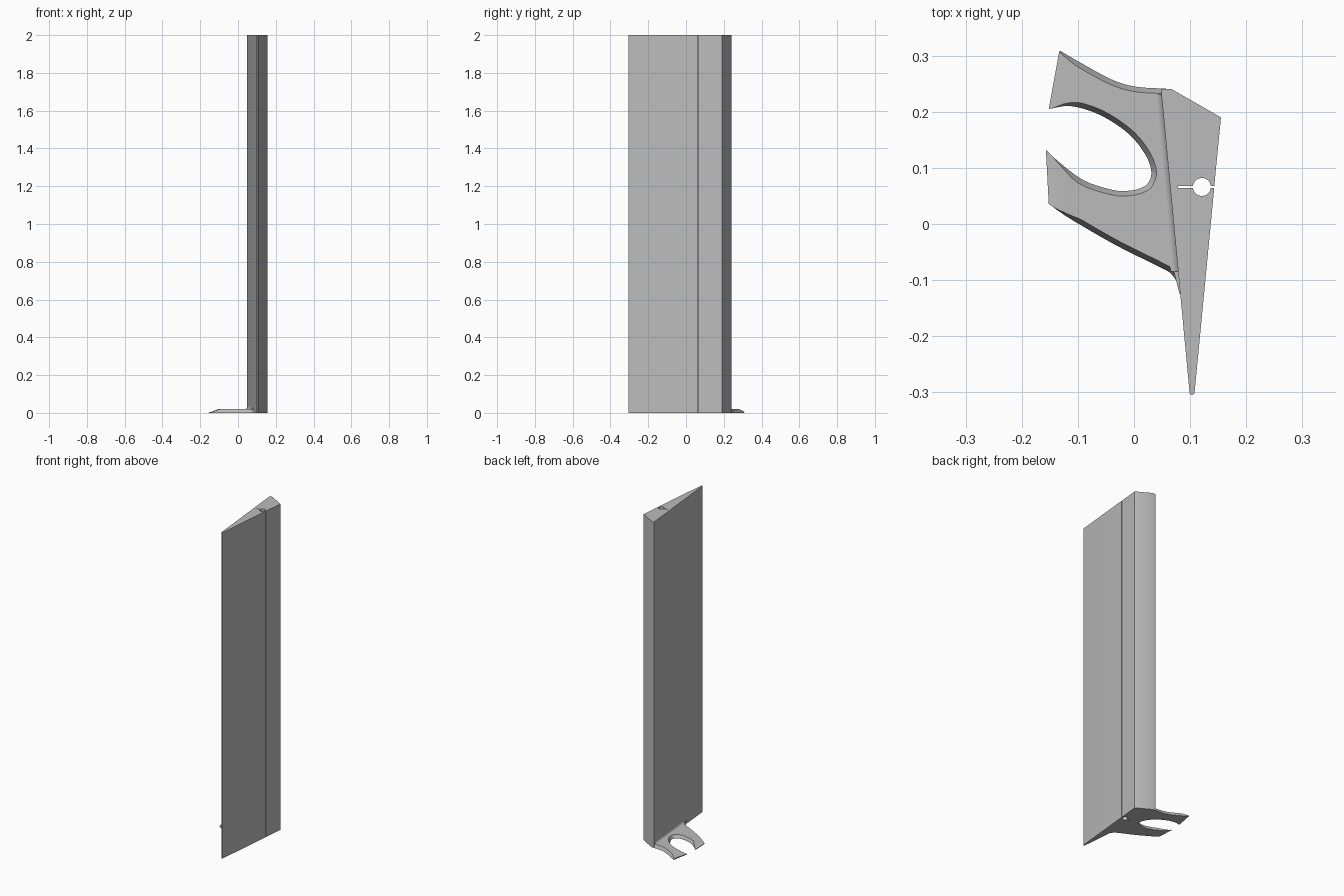
import bpy, bmesh, math
from mathutils import Vector

cube = bpy.data.objects.get("Cube")
if cube:
    bpy.data.objects.remove(cube, do_unlink=True)

grey = bpy.data.materials.new("plain_grey")
grey.use_nodes = True
grey.diffuse_color = (0.5, 0.5, 0.5, 1)
grey.node_tree.nodes["Principled BSDF"].inputs["Base Color"].default_value = (0.5, 0.5, 0.5, 1)


def finish(name, bm):
    bmesh.ops.recalc_face_normals(bm, faces=bm.faces)
    mesh = bpy.data.meshes.new(name)
    bm.to_mesh(mesh)
    bm.free()
    mesh.materials.append(grey)
    obj = bpy.data.objects.new(name, mesh)
    bpy.context.collection.objects.link(obj)
    bpy.ops.object.select_all(action='DESELECT')
    obj.select_set(True)
    bpy.context.view_layer.objects.active = obj
    bpy.ops.object.shade_smooth_by_angle(angle=math.radians(30))
    return obj


def arc(cx, cy, r, start, end, n):
    angles = [math.radians(start + (end - start) * i / n) for i in range(n + 1)]
    return [(cx + r * math.cos(a), cy + r * math.sin(a)) for a in angles]


def spline(pts, steps):
    """Smooth curve through the points."""
    p = [Vector(q) for q in pts]
    p = [2 * p[0] - p[1]] + p + [2 * p[-1] - p[-2]]
    out = []
    for a, b, c, d in zip(p, p[1:], p[2:], p[3:]):
        for i in range(steps):
            t = i / steps
            out.append(0.5 * (2 * b + (c - a) * t + (2 * a - 5 * b + 4 * c - d) * t * t
                              + (3 * b - a - 3 * c + d) * t ** 3))
    return out + [p[-2]]


# Wedge blade with a round bore and a thin slit opening on its side
bore_x, bore_y, bore_r, gap = 0.121, 0.066, 0.016, 0.0015
lip = math.degrees(math.asin(gap / bore_r))
outline = [(0.048, 0.241), (0.066, 0.241), (0.155, 0.19), (0.143, bore_y + gap)]
outline += arc(bore_x, bore_y, bore_r, lip, 180 - lip, 14)
outline += [(0.078, bore_y + gap), (0.078, bore_y - gap)]
outline += arc(bore_x, bore_y, bore_r, 180 + lip, 360 - lip, 14)
outline += [(0.143, bore_y - gap)]
outline += arc(0.1035, -0.3, 0.0045, 0, -180, 8)
bm = bmesh.new()
base = bm.faces.new([bm.verts.new((x, y, 0)) for x, y in outline])
top = bmesh.ops.extrude_face_region(bm, geom=[base])["geom"]
bmesh.ops.translate(bm, vec=(0, 0, 2), verts=[v for v in top if isinstance(v, bmesh.types.BMVert)])
finish("blade", bm)

# Forked foot: outer and inner edges matched point by point
back = [(-0.132, 0.309), (-0.11, 0.296), (-0.043, 0.259), (0.002, 0.245), (0.058, 0.241)]
root = [back[-1], (0.075, 0.06), (0.09, -0.125)]
front = [root[-1], (0.068, -0.091), (0.046, -0.077), (-0.03, -0.039),
         (-0.1, 0.001), (-0.13, 0.02), (-0.152, 0.036)]
mouth = [(-0.152, 0.205), (-0.112, 0.21), (-0.06, 0.194), (-0.01, 0.161), (0.02, 0.124),
         (0.031, 0.093), (0.025, 0.073), (0.014, 0.065), (-0.004, 0.06), (-0.034, 0.06),
         (-0.088, 0.077), (-0.132, 0.109), (-0.157, 0.132)]
STEPS = 6
outer = spline(back, STEPS)[:-1] + spline(root, STEPS)[:-1] + spline(front, STEPS)
inner = spline(mouth, STEPS)


def raised(path, side):
    """Upper edge: drawn in from the lower edge, sloping down to the tips."""
    res = []
    for i, p in enumerate(path):
        t = (path[min(i + 1, len(path) - 1)] - path[max(i - 1, 0)]).normalized()
        k = min(max((p.x + 0.145) / 0.045, 0), 1)
        q = p + Vector((t.y, -t.x)) * side * 0.009 * k
        res.append((q.x, q.y, 0.003 + 0.017 * k))
    return res


bm = bmesh.new()
rings = []
for o, ot, it, i in zip(outer, raised(outer, 1), raised(inner, -1), inner):
    rings.append([bm.verts.new(c) for c in ((o.x, o.y, 0), ot, it, (i.x, i.y, 0))])
for a, b in zip(rings, rings[1:]):
    for j in range(4):
        k = (j + 1) % 4
        bm.faces.new((a[j], a[k], b[k], b[j]))
bm.faces.new(rings[0])
bm.faces.new(rings[-1][::-1])
finish("forked_foot", bm)

# Hollow fillet where the foot meets the blade
R = 0.014
section = [(R + 0.002, -0.002)] + [(x, z) for x, z in arc(-R, R, R, 0, -90, 6)] + [(-R, -0.002)]
section[0] = (0.002, -0.002)
bm = bmesh.new()
ends = []
for y in (0.232, -0.085):
    wall = 0.048 + (0.241 - y) * 0.052 / 0.544
    ends.append([bm.verts.new((wall + x, y, 0.02 + z)) for x, z in section])
n = len(section)
for j in range(n):
    k = (j + 1) % n
    bm.faces.new((ends[0][j], ends[0][k], ends[1][k], ends[1][j]))
bm.faces.new(ends[0])
bm.faces.new(ends[1][::-1])
finish("root_fillet", bm)
